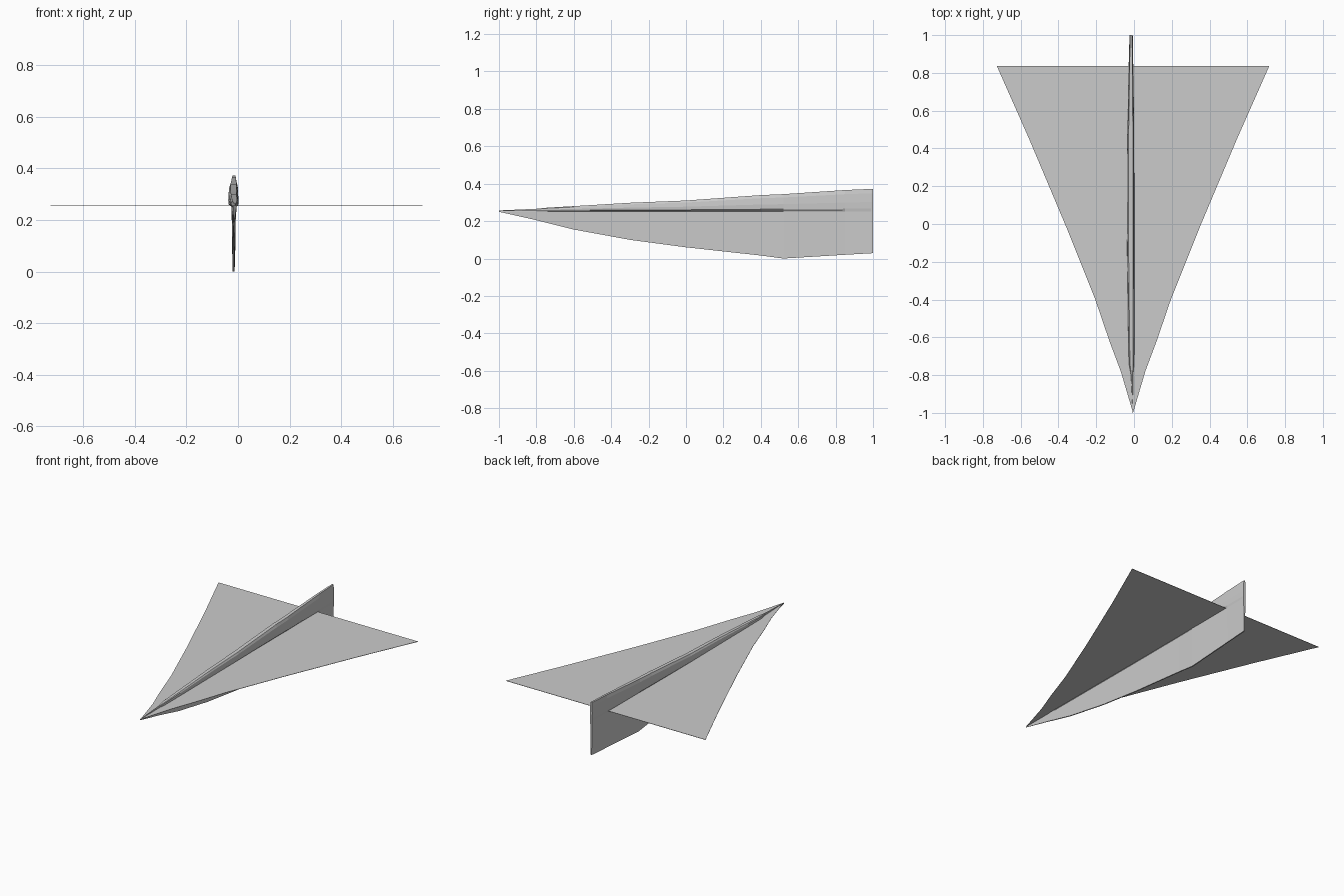
import bpy
import bmesh

cube = bpy.data.objects.get("Cube")
if cube:
    bpy.data.objects.remove(cube, do_unlink=True)

# Single paper colour
paper = bpy.data.materials.new("grey_paper")
paper.use_nodes = True
grey = (0.6, 0.6, 0.6, 1)
paper.diffuse_color = grey
paper.node_tree.nodes["Principled BSDF"].inputs["Base Color"].default_value = grey

WING_Z = 0.255
AXIS_X = -0.005


def finish(name, bm):
    bmesh.ops.recalc_face_normals(bm, faces=bm.faces)
    mesh = bpy.data.meshes.new(name)
    bm.to_mesh(mesh)
    bm.free()
    obj = bpy.data.objects.new(name, mesh)
    mesh.materials.append(paper)
    bpy.context.collection.objects.link(obj)
    return obj


# Delta wing: mirrored outline of half span against length, as a thin sheet
edge = [(0.065, -0.78), (0.125, -0.62), (0.2, -0.4), (0.352, -0.02),
        (0.55, 0.45), (0.721, 0.836)]
outline = [(0, -1)] + edge + [(-x, y) for x, y in reversed(edge)]
bm = bmesh.new()
sheet = bm.faces.new([bm.verts.new((x + AXIS_X, y, WING_Z - 0.001)) for x, y in outline])
lifted = bmesh.ops.extrude_face_region(bm, geom=[sheet], use_keep_orig=True)["geom"]
bmesh.ops.translate(bm, vec=(0, 0, 0.002),
                    verts=[v for v in lifted if isinstance(v, bmesh.types.BMVert)])
finish("delta_wing", bm)

# Folded body: y, keel height, ridge height, ridge half width, centre x
stations = [
    (-1.0, 0.25, 0.257, 0.001, -0.006),
    (-0.8, 0.205, 0.266, 0.005, -0.011),
    (-0.74, 0.19, 0.272, 0.014, -0.013),
    (-0.6, 0.155, 0.28, 0.016, -0.014),
    (-0.3, 0.1, 0.298, 0.018, -0.016),
    (0.0, 0.06, 0.31, 0.02, -0.018),
    (0.4, 0.016, 0.339, 0.019, -0.018),
    (0.52, 0.0, 0.344, 0.018, -0.017),
    (0.85, 0.02, 0.366, 0.012, -0.016),
    (0.99, 0.028, 0.372, 0.009, -0.015),
    (1.0, 0.03, 0.372, 0.008, -0.015),
]


def section(keel, ridge, half):
    """Right half of the body section, from keel to ridge."""
    thin = min(half, 0.007)
    rise = ridge - WING_Z
    return [(thin * 0.5, keel), (thin, WING_Z - 0.003),
            (half * 0.9, WING_Z + rise * 0.1), (half, WING_Z + rise * 0.4),
            (half * 0.9, WING_Z + rise * 0.8), (half * 0.6, ridge)]


bm = bmesh.new()
rings = []
for y, keel, ridge, half, centre in stations:
    side = section(keel, ridge, half)
    loop = side + [(-x, z) for x, z in reversed(side)]
    rings.append([bm.verts.new((x + centre, y, z)) for x, z in loop])
for a, b in zip(rings, rings[1:]):
    for i in range(len(a)):
        j = (i + 1) % len(a)
        bm.faces.new((a[i], a[j], b[j], b[i]))
bm.faces.new(rings[0])
bm.faces.new(rings[-1])
finish("folded_body", bm)
